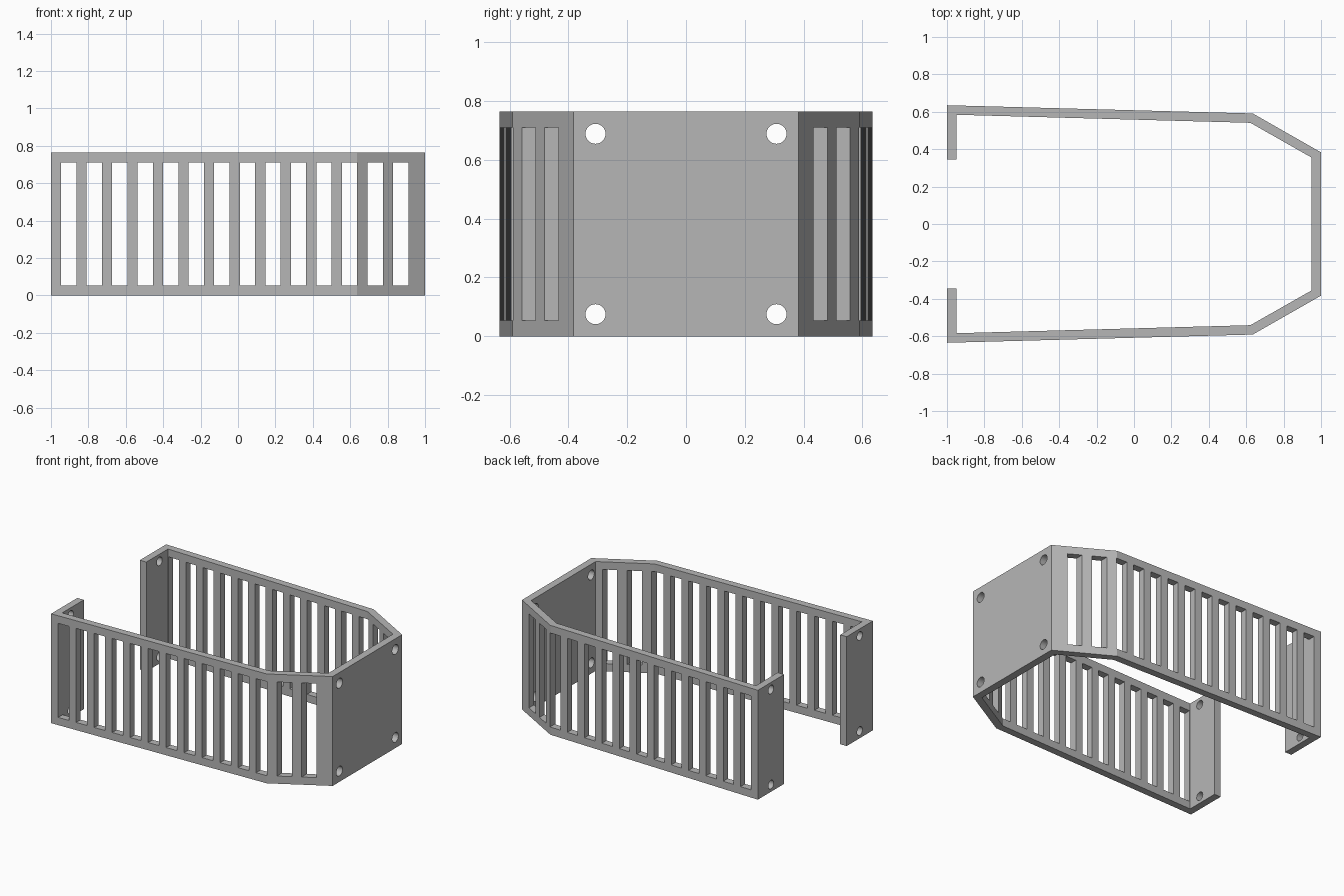
import bpy, bmesh
from math import pi
from mathutils import Matrix

cube = bpy.data.objects.get("Cube")
if cube:
    bpy.data.objects.remove(cube, do_unlink=True)

HEIGHT = 0.764

grey = bpy.data.materials.new("grey plastic")
grey.use_nodes = True
colour = (0.47, 0.47, 0.47, 1)
grey.diffuse_color = colour
grey.node_tree.nodes["Principled BSDF"].inputs["Base Color"].default_value = colour


def make_object(name, bm):
    bmesh.ops.recalc_face_normals(bm, faces=bm.faces)
    mesh = bpy.data.meshes.new(name)
    bm.to_mesh(mesh)
    bm.free()
    mesh.materials.append(grey)
    obj = bpy.data.objects.new(name, mesh)
    bpy.context.collection.objects.link(obj)
    return obj


def cut(target, cutter):
    cutter.hide_render = True
    mod = target.modifiers.new("cut", 'BOOLEAN')
    mod.operation = 'DIFFERENCE'
    mod.solver = 'EXACT'
    mod.object = cutter
    bpy.context.view_layer.objects.active = target
    bpy.ops.object.modifier_apply(modifier=mod.name)
    bpy.data.objects.remove(cutter, do_unlink=True)


# Bracket wall: half outline from the end plate to the flange and back inside
outer = [(1, 0.383), (0.635, 0.591), (-1, 0.635), (-1, 0.345)]
inner = [(-0.95, 0.345), (-0.95, 0.584), (0.622, 0.541), (0.948, 0.356)]
half = outer + inner
mirrored = [(x, -y) for x, y in half]
outline = outer + inner + mirrored[4:][::-1] + mirrored[:4][::-1]
bm = bmesh.new()
base = bm.faces.new([bm.verts.new((x, y, 0)) for x, y in outline])
wall = bmesh.ops.extrude_face_region(bm, geom=[base])
top_verts = [v for v in wall["geom"] if isinstance(v, bmesh.types.BMVert)]
bmesh.ops.translate(bm, verts=top_verts, vec=(0, 0, HEIGHT))
bracket = make_object("slotted_bracket", bm)

# Vent slots through both side walls
bm = bmesh.new()
for i in range(14):
    place = Matrix.Translation((-0.905 + i * 0.1365, 0, HEIGHT / 2))
    bmesh.ops.create_cube(bm, size=1, matrix=place @ Matrix.Diagonal((0.082, 2, 0.657, 1)))
cut(bracket, make_object("slot_cutter", bm))

# Screw holes: four in the end plate, two in each flange
bm = bmesh.new()
for x, y, inset, radius in [(0.985, 0.308, 0.075, 0.034), (-0.985, 0.49, 0.05, 0.03)]:
    for side in (-1, 1):
        for z in (inset, HEIGHT - inset):
            place = Matrix.Translation((x, side * y, z)) @ Matrix.Rotation(pi / 2, 4, 'Y')
            bmesh.ops.create_cone(bm, cap_ends=True, segments=32, radius1=radius,
                                  radius2=radius, depth=0.12, matrix=place)
cut(bracket, make_object("hole_cutter", bm))

# Smooth the hole walls, keep the edges sharp
bpy.ops.object.select_all(action='DESELECT')
bracket.select_set(True)
bpy.context.view_layer.objects.active = bracket
bpy.ops.object.shade_smooth_by_angle(angle=pi / 9)
